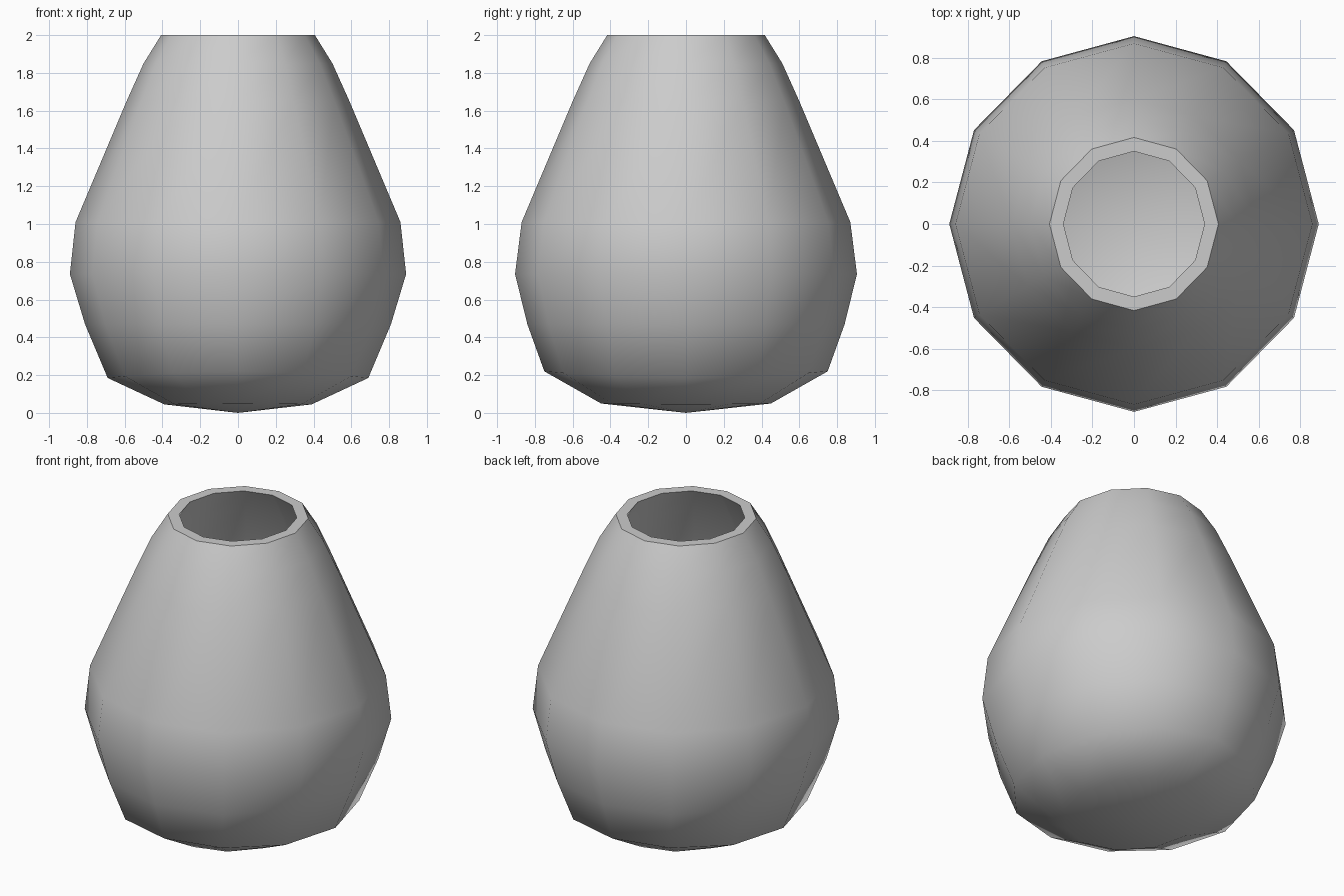
import bpy, bmesh, math

if "Cube" in bpy.data.objects:
    bpy.data.objects.remove(bpy.data.objects["Cube"])

SIDES = 12

# Outer profile, bottom to top: x radius, y radius, z at the sides, z at front/back
outer = [
    (0.39, 0.45, 0.045, 0.05),
    (0.69, 0.75, 0.185, 0.22),
    (0.81, 0.84, 0.47, 0.47),
    (0.89, 0.905, 0.735, 0.735),
    (0.86, 0.87, 1.01, 1.01),
    (0.59, 0.60, 1.65, 1.65),
    (0.50, 0.51, 1.85, 1.85),
    (0.407, 0.417, 2.0, 2.0),
]
# Inner profile, top to bottom: the same shape offset by the wall thickness
inner = [
    (0.34, 0.35, 2.0, 2.0),
    (0.435, 0.445, 1.83, 1.83),
    (0.525, 0.535, 1.63, 1.63),
    (0.79, 0.80, 1.00, 1.00),
    (0.82, 0.835, 0.735, 0.735),
    (0.745, 0.775, 0.49, 0.49),
    (0.64, 0.69, 0.235, 0.265),
    (0.37, 0.43, 0.11, 0.115),
]


def ring(bm, rx, ry, zx, zy):
    verts = []
    for i in range(SIDES):
        a = 2 * math.pi * i / SIDES
        c, s = math.cos(a), math.sin(a)
        verts.append(bm.verts.new((rx * c, ry * s, zx + (zy - zx) * s * s)))
    return verts


# Vase: outer wall, flat rim and inner wall in one closed skin
bm = bmesh.new()
rings = [ring(bm, *p) for p in outer + inner]
for lo, hi in zip(rings, rings[1:]):
    for i in range(SIDES):
        j = (i + 1) % SIDES
        bm.faces.new((lo[i], lo[j], hi[j], hi[i]))

# Shallow cones closing the underside and the inner floor
for loop, z in ((rings[0], 0.0), (rings[-1], 0.07)):
    tip = bm.verts.new((0, 0, z))
    for i in range(SIDES):
        bm.faces.new((loop[i], tip, loop[(i + 1) % SIDES]))

bmesh.ops.recalc_face_normals(bm, faces=bm.faces)
mesh = bpy.data.meshes.new("vase")
bm.to_mesh(mesh)
bm.free()

vase = bpy.data.objects.new("vase", mesh)
bpy.context.collection.objects.link(vase)
bpy.context.view_layer.objects.active = vase
vase.select_set(True)
bpy.ops.object.shade_smooth_by_angle(angle=math.radians(50))
